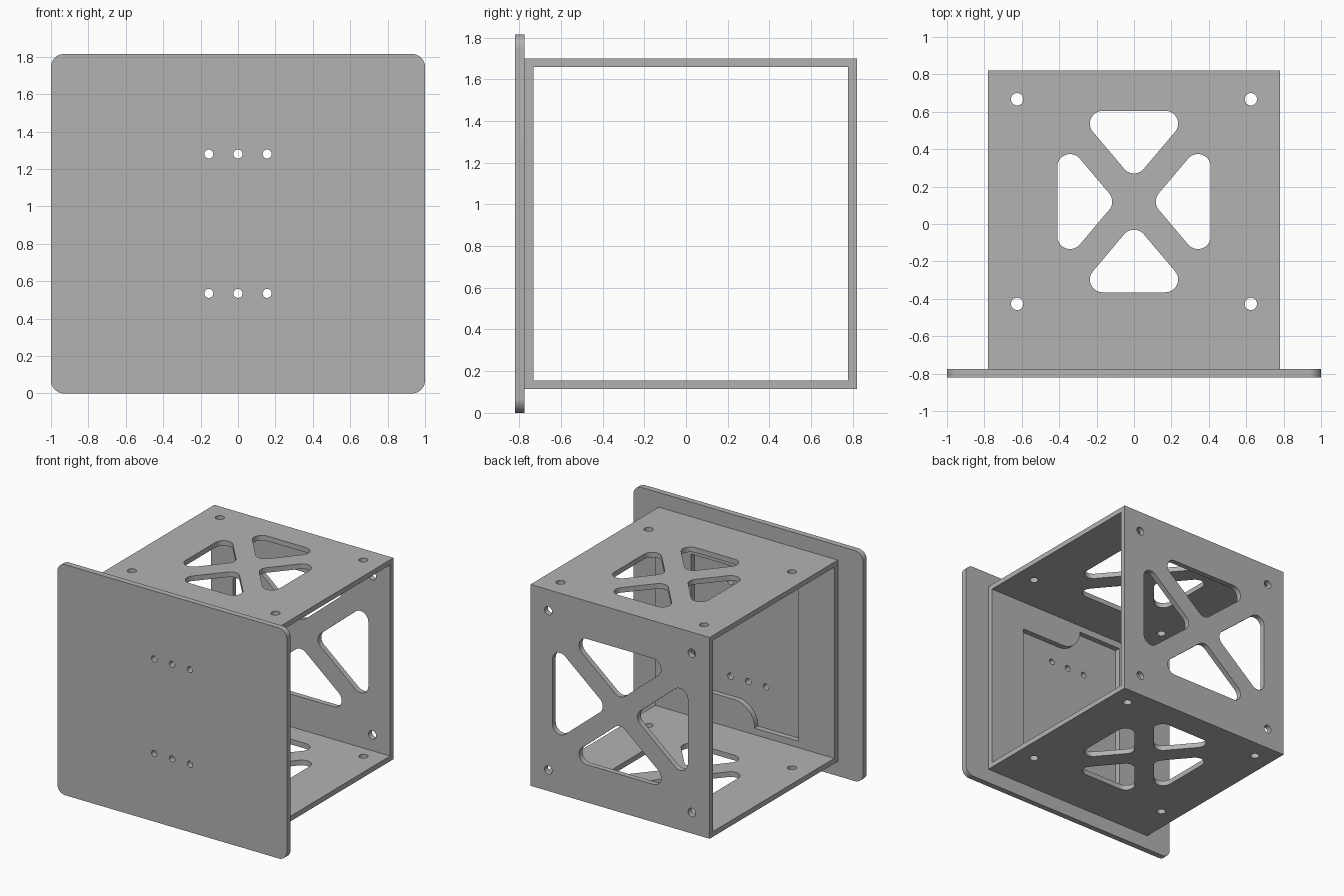
import bpy, bmesh, math
from mathutils import Matrix, Vector

old = bpy.data.objects.get("Cube")
if old:
    bpy.data.objects.remove(old, do_unlink=True)

# One plain grey for everything
grey = bpy.data.materials.new("plain_grey")
grey.use_nodes = True
colour = (0.45, 0.45, 0.45, 1)
grey.diffuse_color = colour
grey.node_tree.nodes["Principled BSDF"].inputs["Base Color"].default_value = colour

# Drawing planes: outline (u, v), extrusion along w
FLAT = Matrix.Identity(3)
UPRIGHT = Matrix(((1, 0, 0), (0, 0, -1), (0, 1, 0)))   # u = x, v = z
SIDEWAYS = Matrix(((0, 0, 1), (1, 0, 0), (0, 1, 0)))   # u = y, v = z


def fillet(corners, steps=10):
    """Round each (u, v, radius) corner of a closed outline."""
    pts = [Vector(c[:2]) for c in corners]
    out = []
    for i, p in enumerate(pts):
        r = corners[i][2]
        if r == 0:
            out.append(p)
            continue
        a = (pts[i - 1] - p).normalized()
        b = (pts[(i + 1) % len(pts)] - p).normalized()
        half = a.angle(b) / 2
        centre = p + (a + b).normalized() * r / math.sin(half)
        reach = r / math.tan(half)
        start, end = p + a * reach - centre, p + b * reach - centre
        sweep = start.angle(end)
        for k in range(steps + 1):
            t = k / steps
            out.append(centre + (start * math.sin((1 - t) * sweep)
                                 + end * math.sin(t * sweep)) / math.sin(sweep))
    return out


def circle(u, v, r, n=32):
    return [Vector((u + r * math.cos(math.tau * k / n),
                    v + r * math.sin(math.tau * k / n))) for k in range(n)]


def rectangle(u0, v0, u1, v1, r=0):
    return fillet([(u0, v0, r), (u1, v0, r), (u1, v1, r), (u0, v1, r)])


def extruded(name, outlines, plane, offset, depth):
    """Fill outlines (nested ones become holes) and extrude to a solid mesh."""
    curve = bpy.data.curves.new(name + "_outline", "CURVE")
    curve.dimensions, curve.fill_mode = "2D", "BOTH"
    curve.extrude = depth / 2
    for outline in outlines:
        spline = curve.splines.new("POLY")
        spline.points.add(len(outline) - 1)
        for point, p in zip(spline.points, outline):
            point.co = (p.x, p.y, 0, 1)
        spline.use_cyclic_u = True
    temp = bpy.data.objects.new(name + "_outline", curve)
    bpy.context.scene.collection.objects.link(temp)
    bpy.context.view_layer.update()
    graph = bpy.context.evaluated_depsgraph_get()
    mesh = bpy.data.meshes.new_from_object(temp.evaluated_get(graph))
    bpy.data.objects.remove(temp, do_unlink=True)
    bpy.data.curves.remove(curve)
    bm = bmesh.new()
    bm.from_mesh(mesh)
    bmesh.ops.remove_doubles(bm, verts=bm.verts, dist=0.0002)
    bm.transform(Matrix.Translation(offset) @ plane.to_4x4())
    bmesh.ops.recalc_face_normals(bm, faces=bm.faces)
    bm.to_mesh(mesh)
    bm.free()
    mesh.name = name
    mesh.materials.clear()
    mesh.materials.append(grey)
    obj = bpy.data.objects.new(name, mesh)
    bpy.context.scene.collection.objects.link(obj)
    return obj


def activate(obj):
    bpy.ops.object.select_all(action="DESELECT")
    obj.select_set(True)
    bpy.context.view_layer.objects.active = obj


def cut(target, cutter):
    activate(target)
    mod = target.modifiers.new("cut", "BOOLEAN")
    mod.operation, mod.solver, mod.object = "DIFFERENCE", "EXACT", cutter
    bpy.ops.object.modifier_apply(modifier=mod.name)
    bpy.data.objects.remove(cutter, do_unlink=True)


def cross_brace(half_u, half_v, strut=0.073, r=0.068):
    """Four rounded triangles that leave an X of struts in a rectangle."""
    diag = math.hypot(half_u, half_v)
    gap_u, gap_v = strut * diag / half_v, strut * diag / half_u
    slope = half_v / half_u
    v_end = (half_u - gap_u) * slope
    u_end = (half_v - gap_v) / slope
    loops = []
    for s in (1, -1):
        loops.append(fillet([(s * gap_u, 0, r), (s * half_u, -v_end, r), (s * half_u, v_end, r)]))
        loops.append(fillet([(0, s * gap_v, r), (u_end, s * half_v, r), (-u_end, s * half_v, r)]))
    return loops


def screw_holes(half_u, half_v):
    return [circle(su * half_u, sv * half_v, 0.033) for su in (1, -1) for sv in (1, -1)]


MID_Z = 0.9075

# Front plate with two rows of three small holes
plate_holes = [circle(x, z, 0.024) for x in (-0.156, 0, 0.156) for z in (0.535, 1.28)]
face_plate = extruded("face_plate", [rectangle(-1, 0, 1, 2 * MID_Z, 0.07)] + plate_holes,
                      UPRIGHT, (0, -0.797, 0), 0.046)

# Square tube, open at both sides
box_frame = extruded("box_frame", [rectangle(-0.774, 0.115, 0.82, 1.70),
                                   rectangle(-0.731, 0.156, 0.778, 1.66)],
                     SIDEWAYS, (0, 0, 0), 1.56)

# Braced openings through the top and bottom walls
cut(box_frame, extruded("top_cutter", cross_brace(0.41, 0.485) + screw_holes(0.625, 0.547),
                        FLAT, (0, 0.12, MID_Z), 2))

# Braced openings through the back wall
cut(box_frame, extruded("back_cutter", cross_brace(0.59, 0.495) + screw_holes(0.625, 0.627),
                        UPRIGHT, (0, 0.8, MID_Z), 0.2))

# Stepped window in the front wall, closed by the plate
window = fillet([(-0.47, -0.70, 0), (-0.085, -0.70, 0), (-0.085, -0.522, 0.175), (0.47, -0.522, 0),
                 (0.47, 0.522, 0), (-0.085, 0.522, 0.175), (-0.085, 0.70, 0), (-0.47, 0.70, 0)])
cut(box_frame, extruded("window_cutter", [window], UPRIGHT, (0, -0.75, MID_Z), 0.2))

for part in (face_plate, box_frame):
    activate(part)
    bpy.ops.object.shade_smooth_by_angle(angle=math.radians(30))
